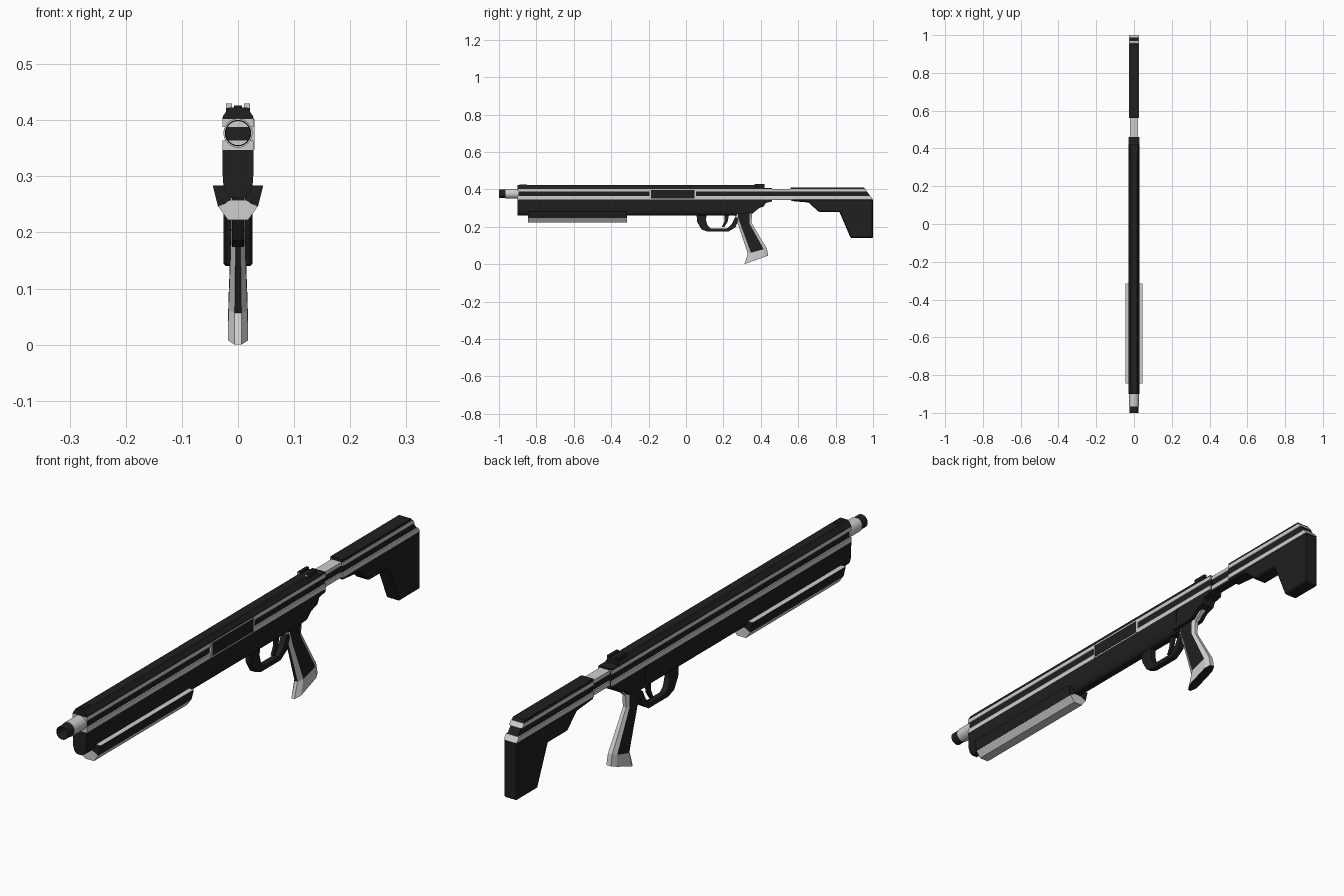
import bpy, bmesh, math
from mathutils import Vector

cube = bpy.data.objects.get("Cube")
if cube:
    bpy.data.objects.remove(cube, do_unlink=True)


def material(name, value):
    m = bpy.data.materials.new(name)
    m.use_nodes = True
    col = (value, value, value, 1)
    m.diffuse_color = col
    m.node_tree.nodes["Principled BSDF"].inputs["Base Color"].default_value = col
    return m


DARK = material("charcoal", 0.014)
LIGHT = material("pale_grey", 0.62)


def finish(name, bm, mat, light_rule=None):
    """Turn a bmesh into an object; light_rule picks the pale faces."""
    bmesh.ops.recalc_face_normals(bm, faces=bm.faces)
    bm.normal_update()
    if light_rule:
        for f in bm.faces:
            f.material_index = 1 if light_rule(f) else 0
    me = bpy.data.meshes.new(name)
    bm.to_mesh(me)
    bm.free()
    me.materials.append(mat)
    if light_rule:
        me.materials.append(LIGHT)
    ob = bpy.data.objects.new(name, me)
    bpy.context.collection.objects.link(ob)
    return ob


def loft(name, rings, mat, rule=None):
    """Skin a list of equal-length point rings and cap both ends."""
    bm = bmesh.new()
    vs = [[bm.verts.new(p) for p in r] for r in rings]
    n = len(vs[0])
    for a, b in zip(vs, vs[1:]):
        for i in range(n):
            j = (i + 1) % n
            bm.faces.new((a[i], a[j], b[j], b[i]))
    bm.faces.new(vs[0])
    bm.faces.new(vs[-1])
    return finish(name, bm, mat, rule)


def side_prism(name, pts, w, mat, rule=None):
    """Side profile (y, z) extruded to x = -w .. w."""
    return loft(name, [[(x, y, z) for y, z in pts] for x in (-w, w)], mat, rule)


def long_prism(name, pts, y0, y1, mat, rule=None):
    """Cross-section (x, z) extruded along y."""
    return loft(name, [[(x, y, z) for x, z in pts] for y in (y0, y1)], mat, rule)


def box(name, x0, x1, y0, y1, z0, z1, mat, rule=None):
    return long_prism(name, [(x0, z0), (x1, z0), (x1, z1), (x0, z1)], y0, y1, mat, rule)


def mirrored(half):
    return half + [(-x, z) for x, z in reversed(half)]


def tube(name, r, wall, y0, y1, z, mat, n=24):
    """Open tube along y with a thin wall."""
    bm = bmesh.new()
    loop = [(r, y0), (r, y1), (r - wall, y1), (r - wall, y0)]
    rings = [[bm.verts.new((rr * math.cos(a), y, z + rr * math.sin(a))) for rr, y in loop]
             for a in (2 * math.pi * i / n for i in range(n))]
    for i in range(n):
        a, b = rings[i], rings[(i + 1) % n]
        for k in range(4):
            m = (k + 1) % 4
            bm.faces.new((a[k], a[m], b[m], b[k]))
    ob = finish(name, bm, mat)
    bpy.ops.object.select_all(action='DESELECT')
    ob.select_set(True)
    bpy.context.view_layer.objects.active = ob
    bpy.ops.object.shade_smooth_by_angle(angle=math.radians(35))
    return ob


# barrel and muzzle
tube("barrel", 0.026, 0.003, -0.965, -0.895, 0.377, LIGHT)
tube("muzzle", 0.0235, 0.002, -1.0, -0.93, 0.377, DARK)

# receiver and neck: dark core with two pale rails standing out on each side
RAILS = {"lower": (0.347, 0.364), "upper": (0.388, 0.402)}
for part, w, y0, y1 in (("receiver", 0.028, -0.9, 0.46), ("neck", 0.020, 0.46, 0.56)):
    box(part + "_core", -w + 0.005, w - 0.005, y0 + 0.001, y1, 0.343, 0.4, DARK)
    for label, (z0, z1) in RAILS.items():
        box(f"{part}_{label}_rail", -w, w, y0, y1, z0, z1, LIGHT)

# receiver roof with sloping shoulders
long_prism("receiver_roof", mirrored([(0.028, 0.402), (0.027, 0.407), (0.020, 0.417), (0.016, 0.423)]),
           -0.9, 0.42, DARK)
box("rear_roof", -0.026, 0.026, 0.42, 0.46, 0.402, 0.407, DARK)

# receiver underside and the part sweeping back over the grip
long_prism("receiver_underside",
           mirrored([(0.028, 0.347), (0.027, 0.290), (0.021, 0.270), (0.012, 0.261)]), -0.9, 0.27, DARK)
side_prism("receiver_rear", [(0.25, 0.347), (0.46, 0.347), (0.46, 0.335), (0.425, 0.328),
                             (0.415, 0.308), (0.38, 0.297), (0.355, 0.275), (0.25, 0.268)], 0.026, DARK)

# ejection port on one side, framed by pale bars
box("ejection_port", 0.022, 0.029, -0.19, 0.05, 0.351, 0.397, DARK)
for label, y in (("front", -0.19), ("rear", 0.05)):
    box(f"port_{label}_bar", 0.022, 0.0295, y - 0.004, y + 0.004, 0.348, 0.402, LIGHT)

# sights
box("front_sight", -0.007, 0.007, -0.89, -0.85, 0.415, 0.426, DARK)
box("rear_sight_base", -0.021, 0.021, 0.365, 0.42, 0.41, 0.422, DARK)
for label, s in (("left", 1), ("right", -1)):
    box(f"rear_sight_{label}_post", s * 0.011, s * 0.021, 0.365, 0.42, 0.416, 0.430, DARK,
        lambda f: f.normal.y < -0.9)

# sliding fore grip: pale keel with a dark flared fin on each side
PUMP = (-0.845, -0.315)
long_prism("pump_keel", mirrored([(0.012, 0.258), (0.035, 0.246), (0.018, 0.222)]), *PUMP, LIGHT)
for label, s in (("left", 1), ("right", -1)):
    long_prism(f"pump_{label}_fin", [(s * x, z) for x, z in
               [(0.026, 0.284), (0.045, 0.284), (0.0355, 0.246), (0.012, 0.258)]],
               *PUMP, DARK, lambda f: f.normal.z > 0.9)

# trigger guard as a bent strip, with a curved trigger inside
outer = [(0.056, 0.27), (0.06, 0.225), (0.083, 0.186), (0.115, 0.174), (0.227, 0.174), (0.265, 0.198), (0.285, 0.25)]
inner = [(0.11, 0.27), (0.107, 0.235), (0.115, 0.207), (0.132, 0.190), (0.218, 0.190), (0.245, 0.215), (0.262, 0.25)]
side_prism("trigger_guard", outer + inner[::-1], 0.011, DARK)
side_prism("trigger", [(0.205, 0.275), (0.232, 0.275), (0.222, 0.225), (0.203, 0.198),
                       (0.192, 0.200), (0.206, 0.230)], 0.005, DARK)

# pistol grip: (front y, z), (back y, z), half width, from the foot upward
stations = [
    ((0.312, 0.000), (0.440, 0.046), 0.018),
    ((0.330, 0.056), (0.432, 0.085), 0.017),
    ((0.303, 0.140), (0.385, 0.163), 0.014),
    ((0.283, 0.200), (0.350, 0.222), 0.012),
    ((0.262, 0.250), (0.353, 0.268), 0.013),
    ((0.255, 0.295), (0.395, 0.303), 0.016),
    ((0.255, 0.335), (0.440, 0.335), 0.020),
]
# octagonal section: (fraction from front to back, fraction of half width)
octagon = [(0, -0.35), (0, 0.35), (0.17, 1), (0.84, 1), (1, 0.5), (1, -0.5), (0.84, -1), (0.17, -1)]
grip_rings = []
for front, back, w in stations:
    a, b = Vector((0, *front)), Vector((0, *back))
    grip_rings.append([a.lerp(b, t) + Vector((u * w, 0, 0)) for t, u in octagon])


def grip_pale(f):
    c, n = f.calc_center_median(), f.normal
    if len(f.verts) > 4:
        return False
    if c.z < 0.06:
        return True
    chamfer = 0.12 < abs(n.x) < 0.93
    return c.z < 0.31 and (chamfer or (n.y > 0.3 and abs(n.x) < 0.12))


loft("pistol_grip", grip_rings, DARK, grip_pale)

# shoulder stock: bevelled lower body, core, cap and wrapped rails
stock = side_prism("stock_body", [(0.56, 0.347), (0.998, 0.347), (1.0, 0.343), (1.0, 0.14), (0.88, 0.14),
                                  (0.82, 0.28), (0.71, 0.28), (0.655, 0.33), (0.56, 0.338)], 0.026, DARK)
bevel = stock.modifiers.new("soft_edges", 'BEVEL')
bevel.width = 0.005
bevel.segments = 1


def slope(z):
    """Rear edge of the stock at height z."""
    return 0.95 + (0.411 - z) * 0.05 / 0.066


def stock_layer(name, w, z0, z1, mat, out=0.0):
    side_prism(name, [(0.56, z0), (slope(z0) + out, z0), (slope(z1) + out, z1), (0.56, z1)], w, mat)


stock_layer("stock_core", 0.021, 0.345, 0.4, DARK)
for label, (z0, z1) in RAILS.items():
    stock_layer(f"stock_{label}_rail", 0.026, z0, z1, LIGHT, 0.001)
stock_layer("stock_cap", 0.024, 0.402, 0.411, DARK)
